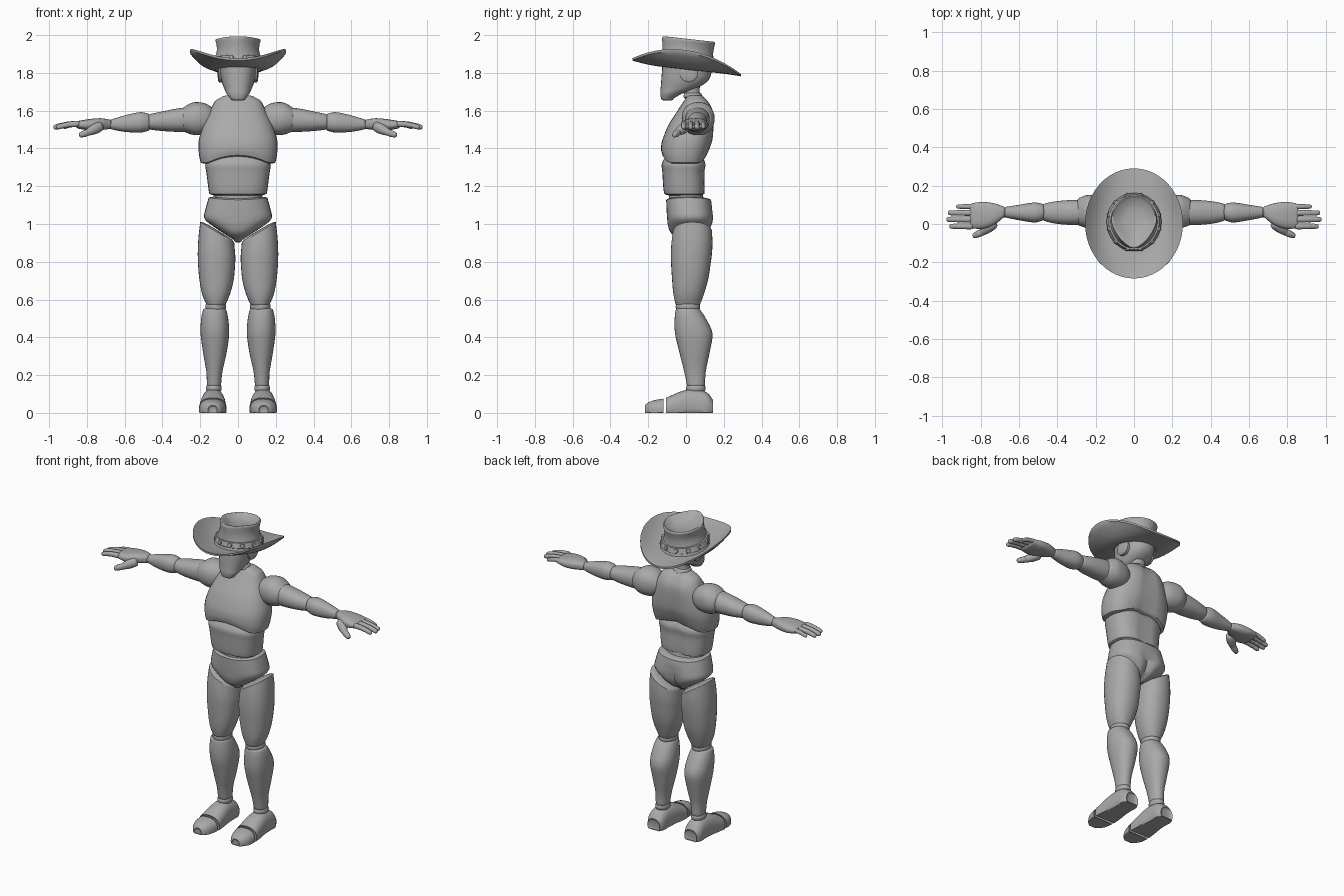
import bpy, bmesh, math
from mathutils import Vector, Matrix

if "Cube" in bpy.data.objects:
    bpy.data.objects.remove(bpy.data.objects["Cube"])

grey = bpy.data.materials.new("plain grey")
grey.diffuse_color = (0.4, 0.4, 0.4, 1)
grey.use_nodes = True
grey.node_tree.nodes["Principled BSDF"].inputs["Base Color"].default_value = grey.diffuse_color


def finish(name, bm, mirror=False, matrix=None, angle=40):
    bmesh.ops.recalc_face_normals(bm, faces=bm.faces)
    if matrix:
        bm.transform(matrix)
    me = bpy.data.meshes.new(name)
    bm.to_mesh(me)
    bm.free()
    me.materials.append(grey)
    ob = bpy.data.objects.new(name, me)
    bpy.context.collection.objects.link(ob)
    bpy.ops.object.select_all(action='DESELECT')
    ob.select_set(True)
    bpy.context.view_layer.objects.active = ob
    bpy.ops.object.shade_smooth_by_angle(angle=math.radians(angle))
    if mirror:
        ob.modifiers.new("mirror", 'MIRROR').use_mirror_merge = False
    return ob


def skin(bm, rings, caps=True, closed=False):
    rows = [[bm.verts.new(co) for co in r] for r in rings]
    n = len(rows[0])
    pairs = list(zip(rows, rows[1:])) + ([(rows[-1], rows[0])] if closed else [])
    for a, b in pairs:
        for i in range(n):
            j = (i + 1) % n
            bm.faces.new((a[i], a[j], b[j], b[i]))
    if caps:
        bm.faces.new(rows[0][::-1])
        bm.faces.new(rows[-1])


def spline(secs, steps):
    out = []
    for i in range(len(secs) - 1):
        p0, p1, p2, p3 = secs[max(i - 1, 0)], secs[i], secs[i + 1], secs[min(i + 2, len(secs) - 1)]
        for s in range(steps):
            t = s / steps
            out.append([0.5 * (2 * b + (c - a) * t + (2 * a - 5 * b + 4 * c - d) * t * t
                               + (3 * b - a - 3 * c + d) * t ** 3) for a, b, c, d in zip(p0, p1, p2, p3)])
    return out + [list(secs[-1])]


def loft(name, secs, axis='Z', p=2.2, warp=None, mirror=False, cap=0.008, n=32, steps=4, matrix=None):
    """Each section is (position, low and high of one side, low and high of the other)."""
    body = spline(secs, steps)

    def shrink(s, k, dt):
        ca, cb = (s[1] + s[2]) / 2, (s[3] + s[4]) / 2
        return [s[0] + dt] + [ca + (v - ca) * k for v in s[1:3]] + [cb + (v - cb) * k for v in s[3:5]]
    head = [shrink(body[0], k, -d * cap) for k, d in ((0.4, 1.5), (0.75, 1.2), (0.92, 0.7))]
    tail = [shrink(body[-1], k, d * cap) for k, d in ((0.92, 0.7), (0.75, 1.2), (0.4, 1.5))]
    rings = []
    for t, a0, a1, b0, b1 in head + body + tail:
        ring = []
        for i in range(n):
            c, s = math.cos(2 * math.pi * i / n), math.sin(2 * math.pi * i / n)
            a = (a0 + a1) / 2 + (a1 - a0) / 2 * math.copysign(abs(c) ** (2 / p), c)
            b = (b0 + b1) / 2 + (b1 - b0) / 2 * math.copysign(abs(s) ** (2 / p), s)
            v = {'X': (t, a, b), 'Y': (a, t, b), 'Z': (a, b, t)}[axis]
            ring.append(warp(*v) if warp else v)
        rings.append(ring)
    bm = bmesh.new()
    skin(bm, rings)
    return finish(name, bm, mirror, matrix)


def segment(name, a, b, r0, r1, n=16):
    a, b = Vector(a), Vector(b)
    L = (b - a).length
    m = Matrix.Translation(a) @ (b - a).to_track_quat('Z', 'Y').to_matrix().to_4x4()
    loft(name, [(0, -r0, r0, -r0, r0), (L * .5, -r0, r0, -r0, r0), (L, -r1, r1, -r1, r1)],
         mirror=True, cap=r1 * .5, n=n, steps=2, matrix=m)


def ball(name, co, r, mirror=True):
    bm = bmesh.new()
    bmesh.ops.create_uvsphere(bm, u_segments=24, v_segments=14, radius=1)
    finish(name, bm, mirror, Matrix.Translation(co) @ Matrix.Diagonal((*r, 1)))


def clamp(v):
    return max(0.0, min(1.0, v))


# Trunk
def chest_shape(x, y, z):
    if y > 0.05:
        y -= 0.014 * math.exp(-(x / 0.03) ** 2)
    return x, y, z + 0.04 * max(0, 1 - (x / 0.16) ** 2) * clamp((1.46 - z) / 0.13)


def pelvis_shape(x, y, z):
    if y > 0.05:
        y -= 0.025 * math.exp(-(x / 0.025) ** 2) * clamp((1.1 - z) / 0.08)
    return x, y, z - 0.012 * clamp((z - 1.08) / 0.06) * (1 - (x / 0.16) ** 2)


loft("chest", [(1.325, -.198, .198, -.125, .11), (1.37, -.207, .207, -.132, .125),
               (1.44, -.208, .208, -.125, .142), (1.52, -.185, .185, -.095, .148),
               (1.6, -.148, .148, -.045, .145), (1.65, -.122, .122, -.012, .12),
               (1.67, -.09, .09, .0, .1)], p=2.5, warp=chest_shape)
loft("abdomen", [(1.16, -.152, .152, -.115, .1), (1.19, -.157, .157, -.12, .102),
                 (1.27, -.167, .167, -.125, .1), (1.32, -.172, .172, -.128, .105),
                 (1.36, -.14, .14, -.105, .085)], p=2.6,
     warp=lambda x, y, z: (x, y - (.012 * math.exp(-(x / .03) ** 2) if y > .03 else 0), z))
loft("waist_joint", [(1.1, -.13, .13, -.09, .1), (1.2, -.13, .13, -.09, .08)])
loft("pelvis", [(.915, -.022, .022, -.03, .075), (.95, -.075, .075, -.078, .115),
                (.99, -.135, .135, -.095, .138), (1.03, -.178, .178, -.1, .145),
                (1.08, -.172, .172, -.103, .14), (1.14, -.155, .155, -.105, .132)],
     p=2.5, warp=pelvis_shape)

# Neck and head
loft("neck", [(1.64, -.055, .055, -.005, .09), (1.7, -.042, .042, -.008, .072),
              (1.76, -.045, .045, -.01, .08)])
loft("neck_ring", [(1.672, -.056, .056, -.015, .09), (1.69, -.05, .05, -.01, .082)], cap=.004)
loft("head", [(1.665, -.042, .042, -.132, -.065), (1.69, -.06, .06, -.136, -.02),
              (1.72, -.074, .074, -.134, .06), (1.76, -.088, .088, -.131, .118),
              (1.81, -.096, .096, -.127, .136), (1.87, -.096, .096, -.12, .137),
              (1.92, -.07, .07, -.08, .1)], p=2.3)
loft("ear", [(.08, -.034, .064, 1.75, 1.848), (.1, -.034, .064, 1.75, 1.848)],
     axis='X', p=2, mirror=True, cap=.005)

# Legs
loft("thigh", [(.575, .065, .168, -.055, .075), (.63, .042, .19, -.067, .095),
               (.71, .022, .205, -.074, .118), (.82, .014, .213, -.08, .134),
               (.92, .016, .21, -.078, .14), (1.01, .02, .2, -.07, .138)], mirror=True,
     warp=lambda x, y, z: (x, y, z - .6 * max(0, .2 - x) * clamp((z - .8) / .2)))
loft("shin", [(.145, .09, .165, .005, .1), (.22, .082, .168, -.01, .105),
              (.32, .06, .185, -.035, .125), (.42, .047, .198, -.058, .14),
              (.5, .052, .195, -.06, .105), (.545, .062, .185, -.055, .075)], mirror=True)
ball("knee", (.118, .01, .562), (.055, .065, .045))
ball("ankle", (.128, .052, .13), (.042, .052, .035))


def flat_sole(x, y, z):
    return x, y, max(0.0, z)


loft("foot", [(.142, .088, .175, -.02, .07), (.11, .075, .19, -.04, .108),
              (.05, .072, .192, -.04, .126), (-.02, .066, .198, -.04, .116),
              (-.105, .06, .207, -.04, .08)], axis='Y', p=2.4, warp=flat_sole, mirror=True)
loft("toe_cap", [(-.12, .062, .206, -.04, .075), (-.165, .072, .2, -.04, .068),
                 (-.2, .088, .182, -.03, .055), (-.218, .11, .16, -.02, .04)],
     axis='Y', p=2.4, warp=flat_sole, mirror=True)

# Arms
loft("shoulder", [(.13, .01, .12, 1.5, 1.61), (.165, -.01, .14, 1.478, 1.635),
                  (.21, -.022, .15, 1.47, 1.645), (.25, -.02, .15, 1.475, 1.64),
                  (.287, -.008, .135, 1.49, 1.618)], axis='X', mirror=True)
loft("upper_arm", [(.27, -.005, .125, 1.488, 1.618), (.33, -.005, .125, 1.488, 1.61),
                   (.41, .002, .118, 1.493, 1.594), (.465, .015, .107, 1.5, 1.582)],
     axis='X', mirror=True)
ball("elbow", (.472, .06, 1.54), (.03, .037, .035))
loft("forearm", [(.477, .018, .105, 1.492, 1.585), (.52, .008, .112, 1.484, 1.592),
                 (.6, .02, .1, 1.488, 1.575), (.665, .033, .09, 1.5, 1.555)],
     axis='X', mirror=True)
ball("wrist", (.673, .06, 1.527), (.022, .026, .025))

# Hands: palm, four fingers of three joints, thumb of two
loft("palm", [(.682, .032, .092, 1.503, 1.553), (.73, -.005, .108, 1.497, 1.56),
              (.79, -.025, .115, 1.495, 1.555), (.845, -.022, .108, 1.505, 1.546)],
     axis='X', p=2.6, mirror=True)
for finger, y, x0, x1, r in (("index", -.012, .85, .955, .0155), ("middle", .024, .855, .97, .016),
                             ("ring", .058, .85, .962, .0155), ("little", .091, .84, .92, .0135)):
    cuts = (0, .42, .74, .98)
    for k in range(3):
        ends = [(x0 + (x1 - x0) * c, y, 1.53 - .018 * c * c) for c in cuts[k:k + 2]]
        segment(f"{finger}_finger_{k + 1}", *ends, r - .001 * k, r - .001 * k - .0015)
segment("thumb_base", (.735, .0, 1.515), (.79, -.042, 1.487), .027, .019)
segment("thumb_tip", (.795, -.044, 1.485), (.83, -.06, 1.472), .018, .014)

# Hat
N = 48


def on_hat(rx, ry, y0, z, i, curl=0, pinch=0, slope=.11):
    c, s = math.cos(2 * math.pi * i / N), math.sin(2 * math.pi * i / N)
    y = y0 + ry * s
    x = rx * c * (1 - pinch * max(0, -s))
    return x, y, z - slope * y + curl * (.09 * c * c + .016 * max(0, -s) - .004 * max(0, s))


def hat_rings(table, **kw):
    return [[on_hat(*row[:4], i, *row[4:]) for i in range(N)] for row in table]


brim = []
for k in range(9):
    t = k / 8
    brim.append((.12 + .135 * t, .13 + .157 * t, .01 - .007 * t, 1.83, t ** 2))
under = [(a, b, c, z - .012, e) for a, b, c, z, e in brim]
bm = bmesh.new()
skin(bm, hat_rings(brim + under[::-1]), caps=False, closed=True)
finish("hat_brim", bm)

crown = spline([(.142, .15, .01, 1.832, 0, 0), (.126, .138, .01, 1.87, 0, .03),
                (.112, .134, .01, 1.92, 0, .12), (.115, .138, .012, 1.955, 0, .22),
                (.119, .14, .014, 1.973, 0, .28), (.112, .132, .015, 1.981, 0, .3),
                (.095, .112, .02, 1.97, 0, .35), (.06, .07, .02, 1.952, 0, .4),
                (.01, .012, .02, 1.945, 0, .4)], 3)
bm = bmesh.new()
skin(bm, hat_rings(crown))
finish("hat_crown", bm)

band = [(.138, .147, .01, 1.846, 0, .01), (.143, .152, .01, 1.85, 0, .01),
        (.131, .144, .01, 1.88, 0, .03), (.122, .134, .01, 1.882, 0, .03)]
bm = bmesh.new()
skin(bm, hat_rings(band), caps=False, closed=True)
finish("hat_band", bm)

# Round studs on the hat band
for k in range(12):
    i = N * (k + .5) / 12
    co = Vector(on_hat(.138, .149, .01, 1.865, i, 0, .02))
    out = Vector((co.x, co.y - .01, .035))
    bm = bmesh.new()
    bmesh.ops.create_cone(bm, cap_ends=True, segments=16, radius1=.015, radius2=.011, depth=.009)
    finish(f"band_stud_{k + 1}", bm, matrix=Matrix.Translation(co) @ out.to_track_quat('Z', 'Y').to_matrix().to_4x4())
